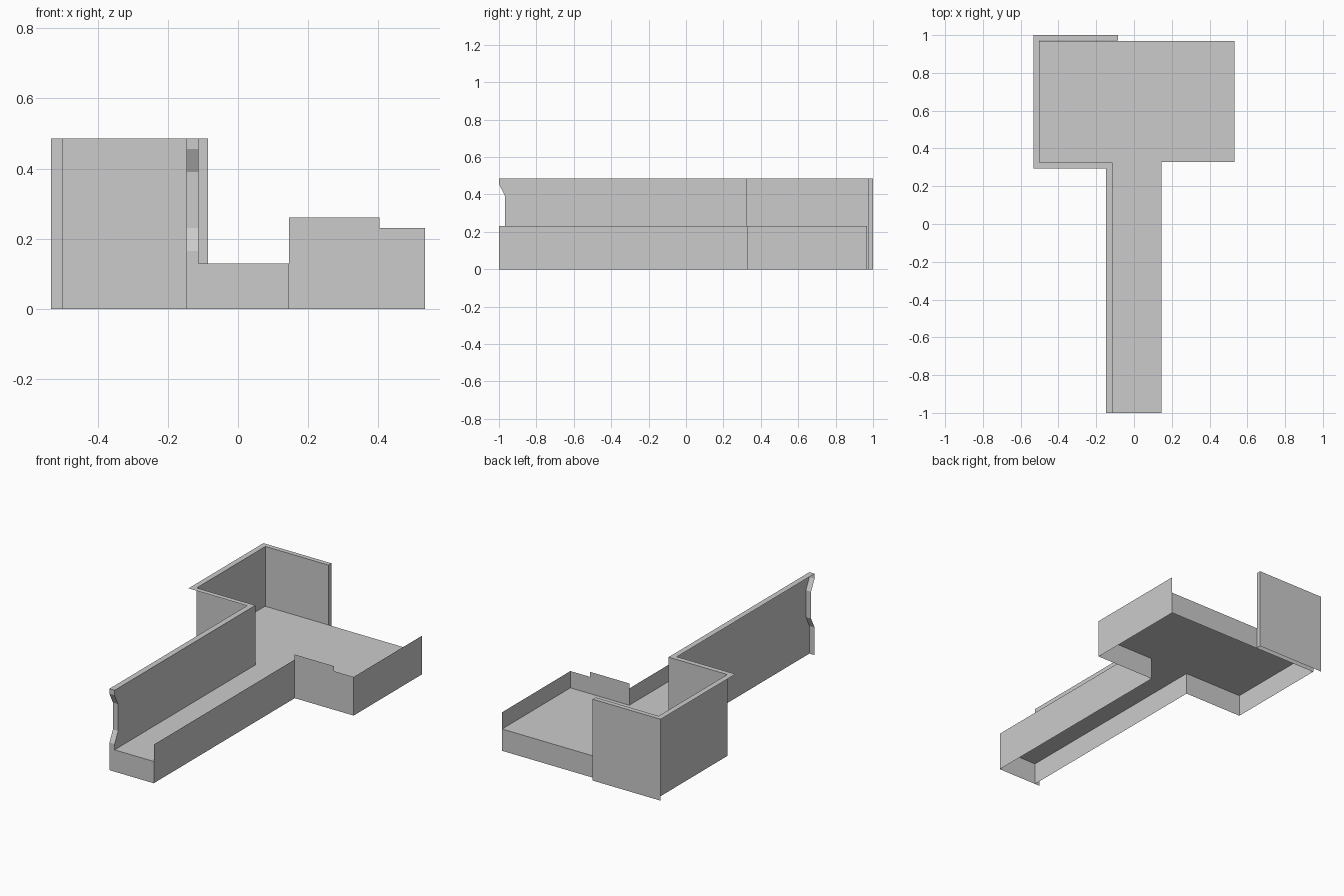
import bpy, bmesh

if "Cube" in bpy.data.objects:
    bpy.data.objects.remove(bpy.data.objects["Cube"])

# Main levels
FLOOR, LOW, STEP, HIGH = 0.13, 0.23, 0.26, 0.485

grey = bpy.data.materials.new("light grey")
grey.diffuse_color = (0.6, 0.6, 0.6, 1)
grey.use_nodes = True
grey.node_tree.nodes["Principled BSDF"].inputs["Base Color"].default_value = grey.diffuse_color


def make(name, faces):
    """Build one open-surface object from a few polygons."""
    bm = bmesh.new()
    for pts in faces:
        bm.faces.new([bm.verts.new(p) for p in pts])
    bmesh.ops.remove_doubles(bm, verts=bm.verts, dist=1e-5)
    me = bpy.data.meshes.new(name)
    bm.to_mesh(me)
    bm.free()
    me.materials.append(grey)
    ob = bpy.data.objects.new(name, me)
    bpy.context.collection.objects.link(ob)


def panel(a, b, z0, z1):
    """Upright rectangle from plan point a to b."""
    return [(*a, z0), (*b, z0), (*b, z1), (*a, z1)]


# Plan of the tall wall (inner and outer line of its rim)
inner = [(-0.113, -1), (-0.113, 0.325), (-0.5, 0.325), (-0.5, 0.972), (-0.085, 0.972)]
outer = [(-0.147, -1), (-0.147, 0.295), (-0.533, 0.295), (-0.533, 1), (-0.085, 1)]
# Plan of the low thin wall
low = [(0.145, -1), (0.145, 0.327), (0.403, 0.327), (0.533, 0.327), (0.533, 0.969)]

# T-shaped floor
make("floor", [[(x, y, FLOOR) for x, y in
     [(-0.113, -1), (0.145, -1), (0.145, 0.327), (0.533, 0.327),
      (0.533, 0.969), (-0.5, 0.969), (-0.5, 0.325), (-0.113, 0.325)]]])

# Skirts below the open floor edges
make("front_skirt", [panel((-0.113, -1), (0.145, -1), 0, FLOOR)])
make("back_skirt", [panel((0.533, 0.969), (-0.5, 0.969), 0, FLOOR)])

# Low thin wall, one piece raised
tops = [LOW, STEP, LOW, LOW]
make("low_wall", [panel(a, b, 0, t) for a, b, t in zip(low, low[1:], tops)])

# Notched profile at the front end of the tall wall (y, z)
notch = [(-1, 0), (-1, 0.165), (-0.967, 0.23), (-0.967, 0.39), (-1, 0.455), (-1, HIGH)]
make("tall_wall_front_end",
     [[(-0.147, *p), (-0.113, *p), (-0.113, *q), (-0.147, *q)]
      for p, q in zip(notch, notch[1:])])

# Tall wall: corridor side follows the notch, the rest are plain panels
corridor = [(-0.113, y, z) for y, z in notch + [(0.325, HIGH), (0.325, 0)]]
make("tall_wall", [corridor[::-1]] +
     [panel(b, a, 0, HIGH) for a, b in zip(inner[1:], inner[2:])])

# Overhanging rim
make("tall_wall_rim", [[(*p, HIGH) for p in (o0, i0, i1, o1)]
     for i0, i1, o0, o1 in zip(inner, inner[1:], outer, outer[1:])])

# Back plate and its end
make("back_plate", [panel(outer[4], outer[3], 0, HIGH),
                    panel(inner[4], outer[4], 0, HIGH)])
